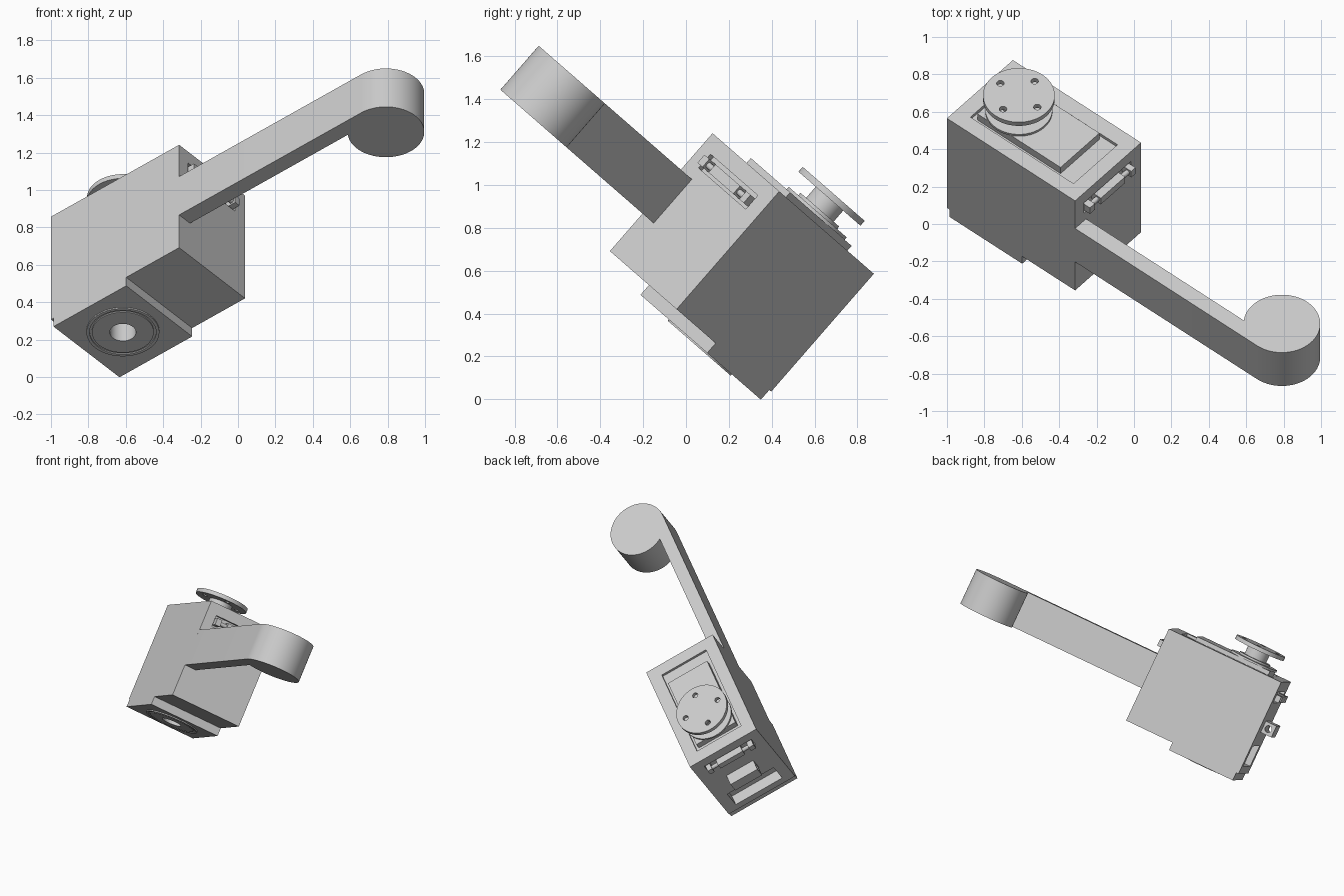
import bpy, bmesh
from math import radians, sin, cos, asin, pi
from mathutils import Matrix

old = bpy.data.objects.get("Cube")
if old:
    bpy.data.objects.remove(old, do_unlink=True)

grey = bpy.data.materials.new("light_grey")
grey.use_nodes = True
COLOUR = (0.6, 0.6, 0.6, 1)
grey.diffuse_color = COLOUR
grey.node_tree.nodes["Principled BSDF"].inputs["Base Color"].default_value = COLOUR

# Tilted frame: u along the body, v across it, w out of the knob face (w = 0)
FRAME = (Matrix.Translation((-1, 0.565, 0.857))
         @ Matrix.Rotation(radians(-41.06), 4, "X")
         @ Matrix.Rotation(radians(-40.5), 4, "Z"))
LENGTH, WIDTH, DEPTH, BASE = 0.901, 0.543, 0.729, 0.789
HUB = (0.275, 0.27)


def finish(name, bm):
    bmesh.ops.recalc_face_normals(bm, faces=bm.faces)
    mesh = bpy.data.meshes.new(name)
    bm.to_mesh(mesh)
    bm.free()
    mesh.materials.append(grey)
    ob = bpy.data.objects.new(name, mesh)
    bpy.context.collection.objects.link(ob)
    ob.matrix_world = FRAME
    return ob


def prism(name, outline, w0, w1):
    """Outline in u, v extruded from w0 to w1."""
    bm = bmesh.new()
    low = bm.faces.new([bm.verts.new((u, v, w0)) for u, v in outline])
    top = bmesh.ops.extrude_face_region(bm, geom=[low])["geom"]
    verts = [g for g in top if isinstance(g, bmesh.types.BMVert)]
    bmesh.ops.translate(bm, verts=verts, vec=(0, 0, w1 - w0))
    return finish(name, bm)


def box(name, u0, u1, v0, v1, w0, w1):
    return prism(name, [(u0, v0), (u1, v0), (u1, v1), (u0, v1)], w0, w1)


def disc(name, r, w0, w1, centre=HUB, sides=48):
    pts = [(centre[0] + r * cos(2 * pi * i / sides),
            centre[1] + r * sin(2 * pi * i / sides)) for i in range(sides)]
    return prism(name, pts, w0, w1)


def rod(name, r, u, w, v0, v1):
    """Cylinder running across the body."""
    bm = bmesh.new()
    place = Matrix.Translation((u, (v0 + v1) / 2, w)) @ Matrix.Rotation(pi / 2, 4, "X")
    bmesh.ops.create_cone(bm, cap_ends=True, segments=24, radius1=r, radius2=r,
                          depth=v1 - v0, matrix=place)
    return finish(name, bm)


def activate(ob):
    bpy.ops.object.select_all(action="DESELECT")
    ob.select_set(True)
    bpy.context.view_layer.objects.active = ob


def cut(ob, *cutters):
    for cutter in cutters:
        cutter.hide_render = True
        mod = ob.modifiers.new("cut", "BOOLEAN")
        mod.operation, mod.solver, mod.object = "DIFFERENCE", "EXACT", cutter
        activate(ob)
        bpy.ops.object.modifier_apply(modifier=mod.name)
        bpy.data.objects.remove(cutter, do_unlink=True)


def smooth(ob):
    activate(ob)
    bpy.ops.object.shade_smooth_by_angle(angle=radians(30))


# Main body with knob recess, end slots and lens bore
body = box("body", 0, LENGTH, 0, WIDTH, -DEPTH, 0)
cut(body,
    box("knob_recess_cutter", 0.09, 0.815, 0.088, 0.45, -0.02, 0.1),
    box("left_slot_cutter", LENGTH - 0.03, LENGTH + 0.1, 0.075, 0.46, -0.165, -0.08),
    box("right_slot_cutter", -0.1, 0.03, 0.075, 0.46, -0.165, -0.08),
    box("port_cutter", -0.1, 0.08, 0.08, 0.46, -0.67, -0.51),
    disc("bore_cutter", 0.07, -0.9, -0.55))

# Stepped base plate with raised ring
base = box("base_plate", 0.018, 0.529, 0, WIDTH, -BASE, -DEPTH)
cut(base, disc("bore_cutter", 0.07, -0.9, -0.6))
ring = disc("base_ring", 0.195, -BASE - 0.008, -BASE + 0.002)
groove = disc("groove_cutter", 0.178, -0.9, -BASE - 0.001)
cut(ring, groove)
inner = disc("base_inner_disc", 0.165, -BASE - 0.008, -BASE + 0.002)
for part in (ring, inner):
    cut(part, disc("bore_cutter", 0.07, -0.9, -0.7))

# Slide block and knob
box("slide_block", 0.12, 0.705, 0.11, 0.43, -0.02, 0.03)
collar = disc("knob_collar", 0.18, 0.03, 0.045)
step = disc("knob_step", 0.12, 0.045, 0.06)
shaft = disc("knob_shaft", 0.085, 0.06, 0.13)
knob = disc("knob_disc", 0.192, 0.128, 0.158)
for i in range(4):
    spot = (HUB[0] + 0.13 * cos(i * pi / 2), HUB[1] + 0.13 * sin(i * pi / 2))
    cut(knob, disc("hole_cutter", 0.02, 0.1, 0.2, spot, 20))

# Latches in both end slots: a bar between two lugs on a pin
for side, face, way in (("left", LENGTH, 1), ("right", 0, -1)):
    u0, u1 = sorted((face - way * 0.03, face + way * 0.036))
    box(side + "_latch_bar", u0, u1, 0.17, 0.37, -0.15, -0.1)
    box(side + "_latch_front_lug", u0, u1, 0.08, 0.12, -0.15, -0.1)
    box(side + "_latch_rear_lug", u0, u1, 0.42, 0.455, -0.15, -0.1)
    smooth(rod(side + "_latch_pin", 0.015, face + way * 0.01, -0.125, 0.1, 0.44))

# Pierced tab on the right end
tab = box("pierced_tab", -0.085, 0.01, 0.16, 0.38, -0.4, -0.31)
cut(tab, rod("tab_hole_cutter", 0.025, -0.04, -0.355, 0, 0.6))

# Arm flush with the front face, ending in a round head
HEAD_U, R, THICK = 2.18, 0.205, 0.09
start, end = -pi / 2, pi - asin((THICK - R) / R)
outline = [(LENGTH - 0.002, 0)]
for i in range(49):
    t = start + (end - start) * i / 48
    outline.append((HEAD_U + R * cos(t), R + R * sin(t)))
outline.append((LENGTH - 0.002, THICK))
arm = prism("arm", outline, -0.497, -0.225)

for part in (body, base, ring, inner, collar, step, shaft, knob, tab, arm):
    smooth(part)
